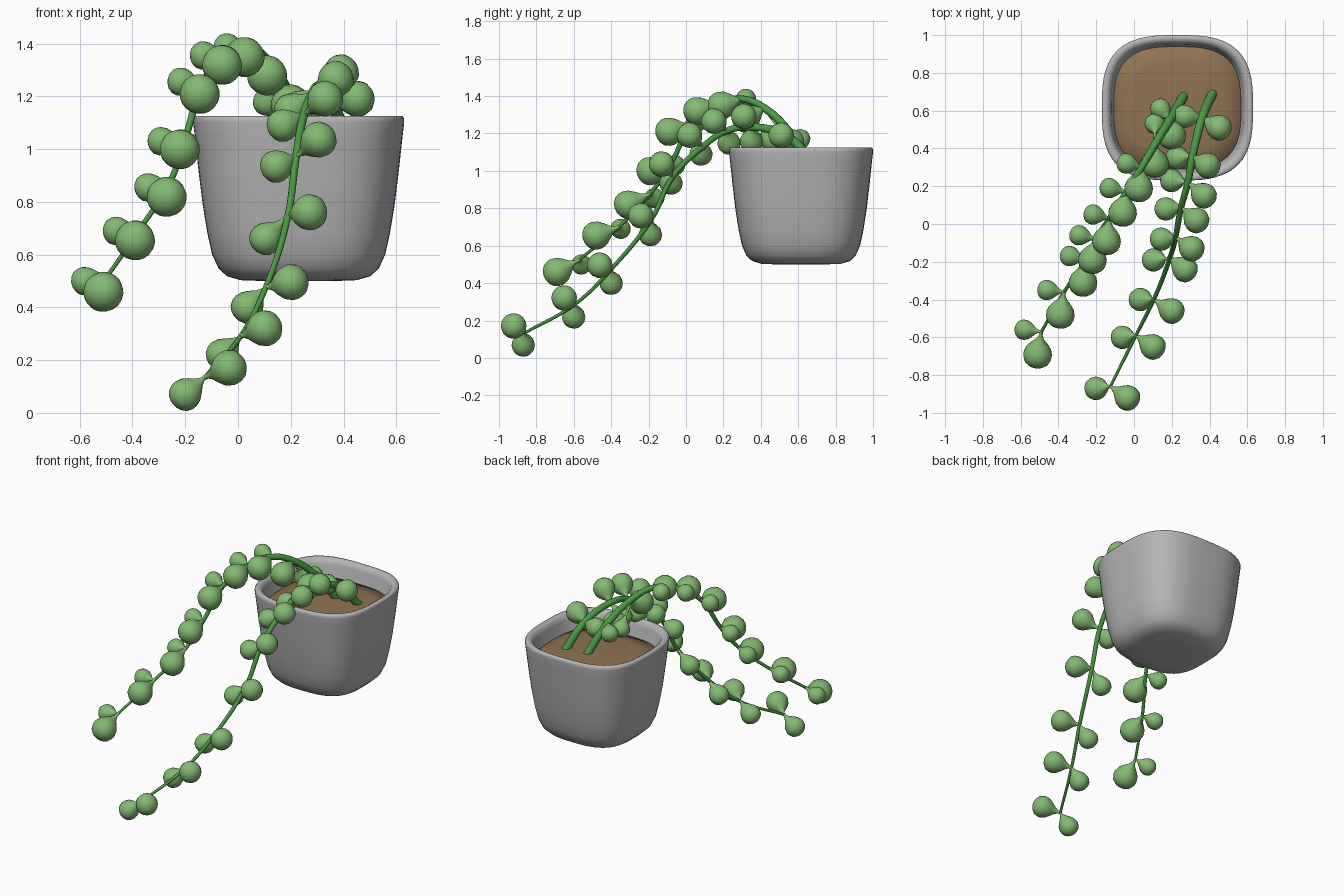
import bpy, bmesh, math
from mathutils import Vector

if "Cube" in bpy.data.objects:
    bpy.data.objects.remove(bpy.data.objects["Cube"])


def material(name, rgb):
    m = bpy.data.materials.new(name)
    m.diffuse_color = (*rgb, 1)
    m.use_nodes = True
    m.node_tree.nodes["Principled BSDF"].inputs["Base Color"].default_value = m.diffuse_color
    return m


POT = material("grey_ceramic", (0.46, 0.46, 0.46))
SOIL = material("brown_soil", (0.28, 0.17, 0.085))
LEAF = material("light_green", (0.23, 0.49, 0.17))
STEM = material("stem_green", (0.07, 0.32, 0.06))


def lathe(name, profile, mat, place, sides):
    """Skin rings; place(radius, height, angle) gives each vertex."""
    bm = bmesh.new()
    rings = []
    for r, h in profile:
        if r == 0:
            rings.append([bm.verts.new(place(0, h, 0))])
        else:
            rings.append([bm.verts.new(place(r, h, math.tau * i / sides)) for i in range(sides)])
    for a, b in zip(rings, rings[1:]):
        for i in range(sides):
            j = (i + 1) % sides
            quad = [a[i % len(a)], a[j % len(a)], b[j % len(b)], b[i % len(b)]]
            bm.faces.new(list(dict.fromkeys(quad)))
    bmesh.ops.recalc_face_normals(bm, faces=bm.faces)
    me = bpy.data.meshes.new(name)
    bm.to_mesh(me)
    bm.free()
    me.materials.append(mat)
    for p in me.polygons:
        p.use_smooth = True
    ob = bpy.data.objects.new(name, me)
    bpy.context.collection.objects.link(ob)
    return ob


def rounded_square(r, h, a):
    c, s = math.cos(a), math.sin(a)
    k = r / (abs(c) ** 3 + abs(s) ** 3) ** (1 / 3)
    return (0.23 + 0.4 * k * c, 0.615 + 0.385 * k * s, h)


# Pot with a thick rolled rim, and soil inside
lathe("pot", [(0, .5), (.35, .5), (.55, .503), (.68, .518), (.76, .548), (.82, .6), (.865, .68),
              (.91, .79), (.95, .92), (.985, 1.05), (1, 1.1), (1, 1.115), (.985, 1.125), (.94, 1.125),
              (.9, 1.115), (.875, 1.09), (.84, 1.0), (.8, .96), (0, .96)], POT, rounded_square, 64)
lathe("soil", [(.845, 1.0), (.83, 1.015), (.6, 1.025), (.3, 1.032), (0, 1.035)], SOIL, rounded_square, 48)


def stem(name, points):
    cu = bpy.data.curves.new(name, 'CURVE')
    cu.dimensions = '3D'
    cu.bevel_depth = 1
    cu.bevel_resolution = 3
    cu.use_fill_caps = True
    cu.resolution_u = 8
    sp = cu.splines.new('BEZIER')
    sp.bezier_points.add(len(points) - 1)
    for i, (bp, p) in enumerate(zip(sp.bezier_points, points)):
        bp.co = p
        bp.handle_left_type = bp.handle_right_type = 'AUTO'
        bp.radius = 0.026 - 0.018 * (i / (len(points) - 1)) ** 0.8
    cu.materials.append(STEM)
    bpy.context.collection.objects.link(bpy.data.objects.new(name, cu))


def leaf(name, node, centre, r):
    """Plump round leaf narrowing to a stalk at the stem."""
    node, centre = Vector(node), Vector(centre)
    axis = centre - node
    d = axis.length
    axis.normalize()
    u = axis.orthogonal().normalized()
    v = axis.cross(u)
    prof = [(0.01, 0), (.13 * r, max(d - 1.5 * r, .1 * d)), (.3 * r, max(d - 1.15 * r, .2 * d)),
            (.62 * r, d - .8 * r), (.88 * r, d - .45 * r), (r, d - .05 * r), (.98 * r, d + .25 * r),
            (.83 * r, d + .6 * r), (.55 * r, d + .83 * r), (.25 * r, d + .94 * r), (0, d + .97 * r)]
    lathe(name, prof, LEAF, lambda q, h, a: node + axis * h + (u * math.cos(a) + v * math.sin(a)) * q, 20)


# Each row: stem node, first leaf centre, second leaf centre (base to tip)
right_vine = [
    ((.36, .56, 1.17), (.27, .57, 1.16), (.45, .51, 1.19)),
    ((.31, .36, 1.235), (.23, .35, 1.16), (.39, .31, 1.29)),
    ((.285, .22, 1.215), (.20, .23, 1.15), (.37, .15, 1.265)),
    ((.25, .09, 1.13), (.17, .08, 1.09), (.33, .02, 1.19)),
    ((.22, -.07, .97), (.145, -.08, .935), (.305, -.13, 1.035)),
    ((.19, -.18, .75), (.105, -.19, .66), (.27, -.24, .76)),
    ((.105, -.40, .475), (.035, -.40, .40), (.20, -.46, .495)),
    ((.01, -.59, .29), (-.06, -.60, .22), (.10, -.65, .32)),
    ((-.125, -.86, .135), (-.20, -.87, .07), (-.035, -.92, .17)),
]
left_vine = [
    ((.19, .55, 1.21), (.14, .61, 1.17), (.20, .47, 1.17)),
    ((.11, .42, 1.335), (.11, .53, 1.18), (.11, .32, 1.28)),
    ((.04, .30, 1.385), (-.04, .32, 1.385), (.025, .19, 1.35)),
    ((-.04, .17, 1.36), (-.13, .19, 1.355), (-.06, .06, 1.32)),
    ((-.13, .03, 1.25), (-.215, .05, 1.255), (-.145, -.09, 1.21)),
    ((-.20, -.08, 1.04), (-.29, -.06, 1.03), (-.22, -.19, 1.0)),
    ((-.255, -.19, .88), (-.34, -.17, .855), (-.27, -.31, .82)),
    ((-.37, -.36, .70), (-.46, -.35, .69), (-.39, -.48, .655)),
    ((-.49, -.57, .525), (-.58, -.56, .50), (-.51, -.69, .46)),
]
for side, rows, base, r1, r2 in (("right", right_vine, (.42, .70, 1.0), .062, .068),
                                 ("left", left_vine, (.27, .69, 1.0), .054, .076)):
    stem(side + "_stem", [base] + [row[0] for row in rows])
    for i, (node, a, b) in enumerate(rows):
        leaf(f"{side}_vine_inner_leaf_{i}", node, a, r1)
        leaf(f"{side}_vine_outer_leaf_{i}", node, b, r2)
